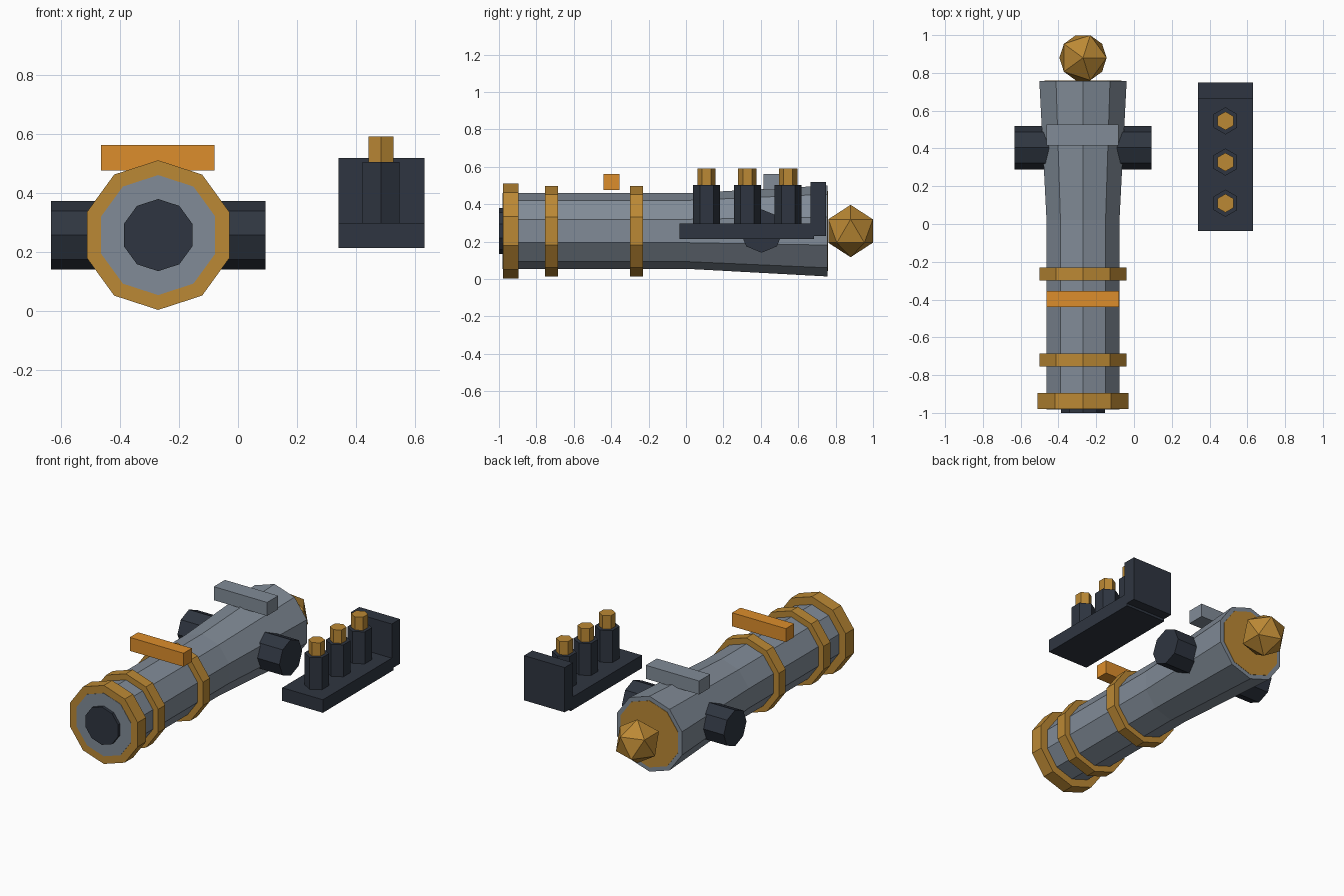
import bpy
import bmesh
from math import cos, sin, pi
from mathutils import Vector

if "Cube" in bpy.data.objects:
    bpy.data.objects.remove(bpy.data.objects["Cube"])

X, Y, Z = Vector((1, 0, 0)), Vector((0, 1, 0)), Vector((0, 0, 1))


def material(name, rgb):
    m = bpy.data.materials.new(name)
    m.diffuse_color = (*rgb, 1)
    m.use_nodes = True
    m.node_tree.nodes["Principled BSDF"].inputs["Base Color"].default_value = m.diffuse_color
    return m


STEEL = material("steel", (0.22, 0.26, 0.31))
DARK = material("dark_steel", (0.028, 0.036, 0.052))
GOLD = material("brass", (0.50, 0.25, 0.035))
ORANGE = material("orange", (0.72, 0.27, 0.025))


def finish(name, bm, mat):
    me = bpy.data.meshes.new(name)
    bm.to_mesh(me)
    bm.free()
    me.materials.append(mat)
    ob = bpy.data.objects.new(name, me)
    bpy.context.collection.objects.link(ob)
    return ob


def lathe(name, center, axis, up, sides, profile, mat):
    """Faceted solid along axis; profile is (distance, radius), first corner points up."""
    bm = bmesh.new()
    c, side = Vector(center), axis.cross(up)
    rings = []
    for t, r in profile:
        rings.append([bm.verts.new(c + axis * t + r * (up * cos(2 * pi * i / sides) + side * sin(2 * pi * i / sides)))
                      for i in range(sides)])
    for a, b in zip(rings, rings[1:]):
        for i in range(sides):
            j = (i + 1) % sides
            bm.faces.new((a[i], a[j], b[j], b[i]))
    bm.faces.new(rings[0][::-1])
    bm.faces.new(rings[-1])
    return finish(name, bm, mat)


def box(name, lo, hi, mat):
    bm = bmesh.new()
    bmesh.ops.create_cube(bm, size=1)
    lo, hi = Vector(lo), Vector(hi)
    for v in bm.verts:
        v.co = (lo + hi) / 2 + v.co * (hi - lo)
    return finish(name, bm, mat)


AX, AZ = -0.27, 0.257          # barrel axis
origin = (AX, 0, AZ)

# Barrel with flared breech, and dark bore plug at the muzzle
lathe("barrel", origin, Y, Z, 10, [(-0.981, 0.203), (0.02, 0.203), (0.757, 0.243)], STEEL)
lathe("bore", origin, Y, Z, 10, [(-1.0, 0.122), (-0.9, 0.122)], DARK)

# Brass bands
for name, y0, y1, r in (("muzzle_band", -0.979, -0.895, 0.253),
                        ("front_band", -0.755, -0.685, 0.242),
                        ("middle_band", -0.30, -0.23, 0.242),
                        ("breech_plate", 0.70, 0.759, 0.215)):
    lathe(name, origin, Y, Z, 10, [(y0, r), (y1, r)], GOLD)

# Trunnion bar through the barrel
lathe("trunnion", (AX, 0.404, AZ), X, Z, 8, [(-0.363, 0.116), (0.363, 0.116)], DARK)

# Faceted breech knob
bm = bmesh.new()
bmesh.ops.create_icosphere(bm, subdivisions=1, radius=0.14)
bmesh.ops.translate(bm, verts=bm.verts, vec=(AX, 0.88, AZ))
finish("breech_knob", bm, GOLD)

# Cross bars above the barrel
box("front_bar", (-0.463, -0.44, 0.475), (-0.08, -0.355, 0.562), ORANGE)
box("rear_bar", (-0.463, 0.415, 0.475), (-0.083, 0.528, 0.562), STEEL)

# Ammunition rack: tray, back plate and three capped shells
box("rack_tray", (0.34, -0.036, 0.214), (0.63, 0.685, 0.298), DARK)
box("rack_back", (0.34, 0.665, 0.23), (0.63, 0.749, 0.518), DARK)
for i in range(3):
    c = (0.484, 0.11 + 0.218 * i, 0)
    lathe(f"shell_{i + 1}", c, Z, Y, 6, [(0.28, 0.072), (0.504, 0.072)], DARK)
    lathe(f"shell_tip_{i + 1}", c, Z, Y, 6, [(0.49, 0.049), (0.59, 0.049)], GOLD)
